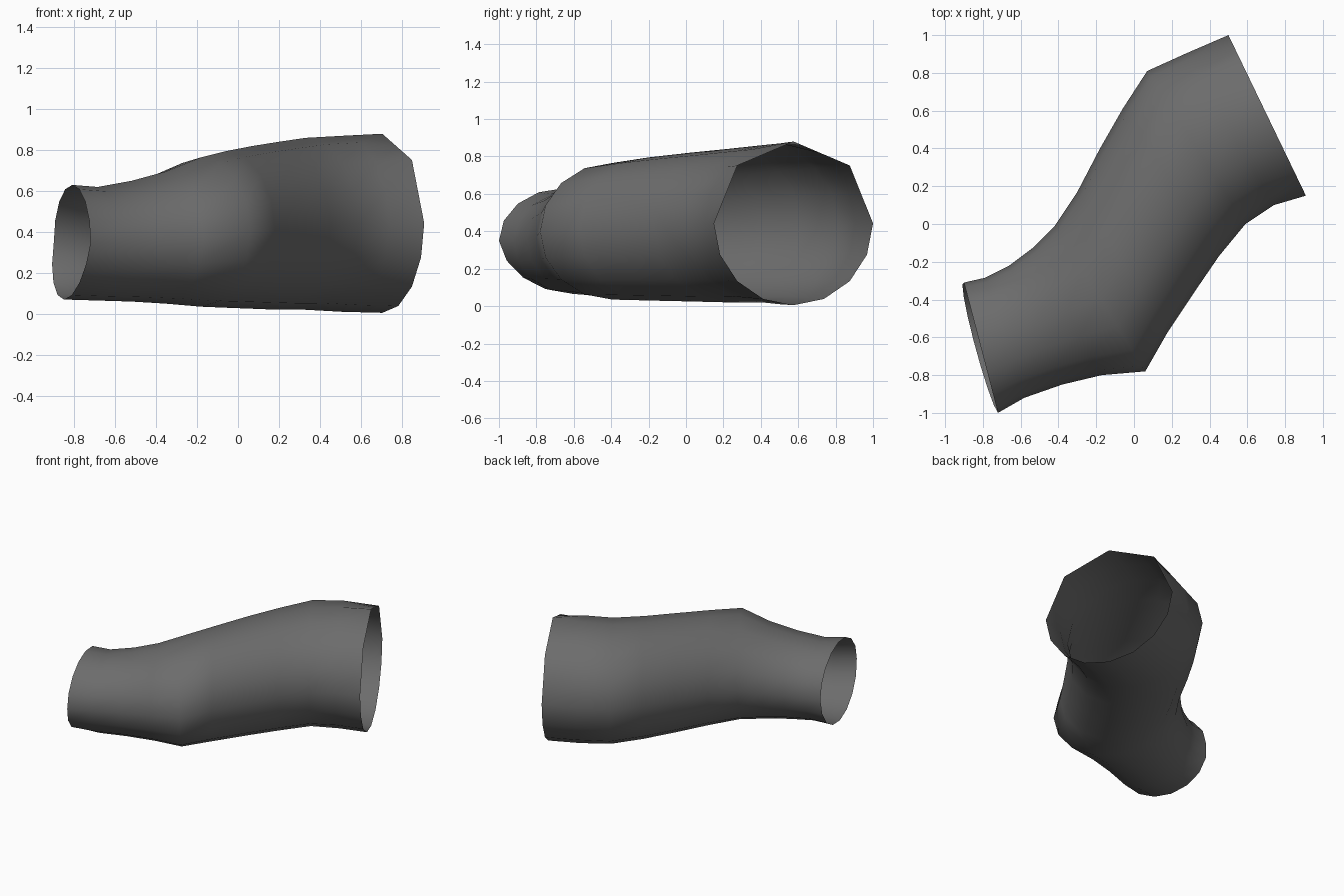
import bpy, bmesh, math
from mathutils import Vector

cube = bpy.data.objects.get("Cube")
if cube:
    bpy.data.objects.remove(cube, do_unlink=True)

# Dark cloth colour
mat = bpy.data.materials.new("charcoal grey")
mat.use_nodes = True
colour = (0.15, 0.15, 0.15, 1)
mat.diffuse_color = colour
mat.node_tree.nodes["Principled BSDF"].inputs["Base Color"].default_value = colour

# Sections from wide to narrow opening: outer edge xy, inner edge xy, bottom z, top z
SECTIONS = [
    ((0.50, 1.00), (0.91, 0.15), 0.005, 0.88),
    ((0.28, 0.905), (0.74, 0.10), 0.01, 0.87),
    ((0.07, 0.81), (0.59, 0.00), 0.02, 0.86),
    ((-0.06, 0.61), (0.45, -0.17), 0.02, 0.84),
    ((-0.18, 0.40), (0.32, -0.36), 0.025, 0.82),
    ((-0.30, 0.17), (0.18, -0.57), 0.03, 0.795),
    ((-0.42, -0.01), (0.06, -0.78), 0.035, 0.765),
    ((-0.54, -0.13), (-0.17, -0.80), 0.05, 0.695),
    ((-0.66, -0.22), (-0.38, -0.85), 0.06, 0.65),
    ((-0.79, -0.285), (-0.58, -0.92), 0.065, 0.62),
    ((-0.90, -0.31), (-0.72, -1.00), 0.07, 0.63),
]
SIDES = 16


def section_point(index, i):
    """Point i on the rounded section, starting at the outer edge and going over the top."""
    outer, inner, low, high = SECTIONS[index]
    a, b = Vector(outer), Vector(inner)
    angle = math.tau * i / SIDES
    c, s = math.cos(angle), math.sin(angle)
    # The upper half of the wide rim is faceted
    if index == 0 and i < SIDES / 2 and i % 2:
        step = math.tau / SIDES
        c, s = c * math.cos(step), s * math.cos(step)
    xy = (a + b) / 2 + (a - b) / 2 * c
    # The underside of the narrow rim reaches further out
    if index == len(SECTIONS) - 1:
        xy += Vector((-0.04, 0.04)) * max(0, -s)
    return (xy.x, xy.y, (low + high) / 2 + (high - low) / 2 * s)


# Open bent tube lofted through the sections
bm = bmesh.new()
rings = [[bm.verts.new(section_point(k, i)) for i in range(SIDES)]
         for k in range(len(SECTIONS))]
for r, n in zip(rings, rings[1:]):
    for i in range(SIDES):
        j = (i + 1) % SIDES
        bm.faces.new((r[i], n[i], n[j], r[j])).smooth = True

mesh = bpy.data.meshes.new("bent_sleeve")
bm.to_mesh(mesh)
bm.free()
mesh.materials.append(mat)
sleeve = bpy.data.objects.new("bent_sleeve", mesh)
bpy.context.collection.objects.link(sleeve)
